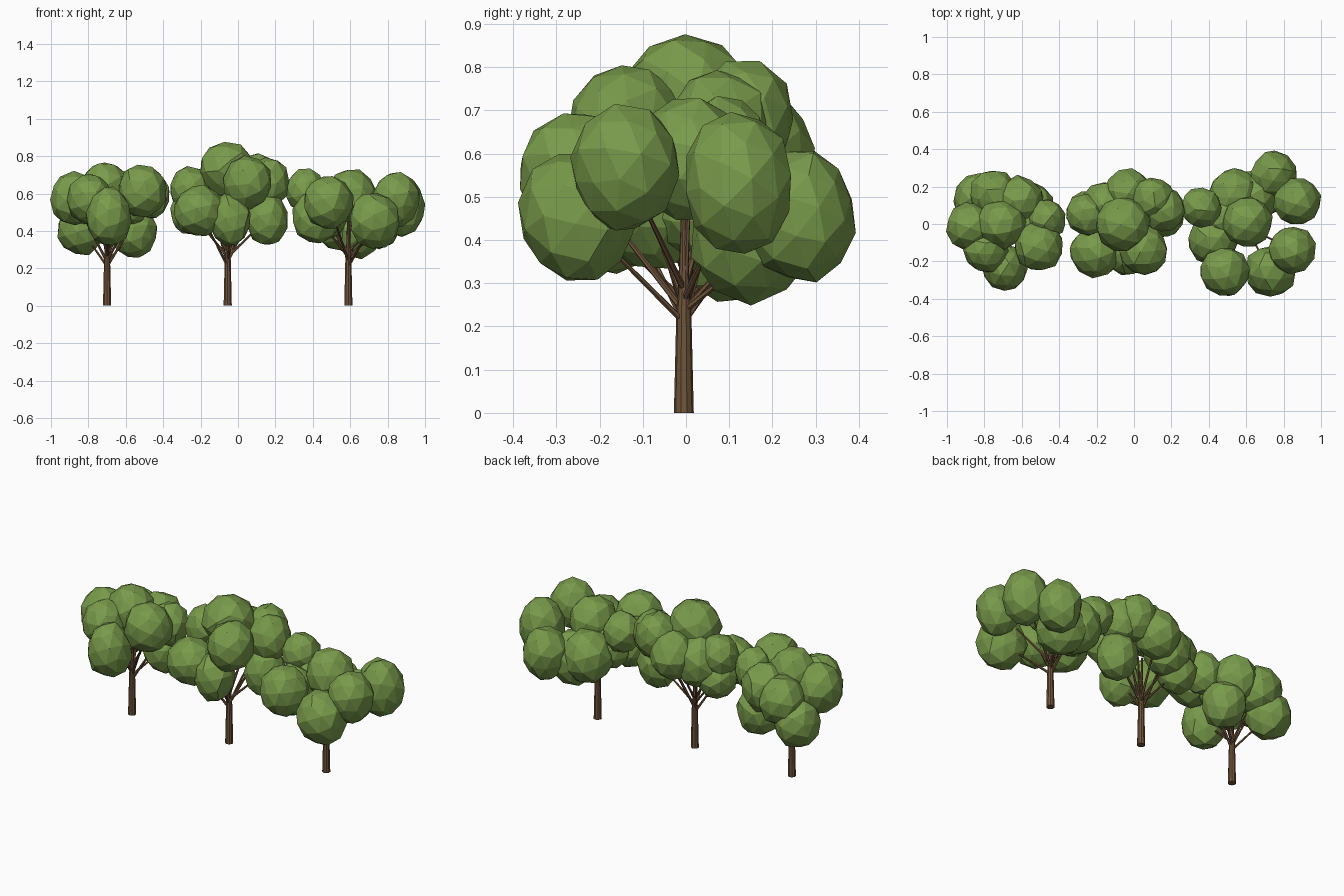
import bpy, bmesh, random
from mathutils import Vector

random.seed(4)


def material(name, colour):
    m = bpy.data.materials.new(name)
    m.diffuse_color = (*colour, 1)
    return m


LEAF = material("leaf green", (0.19, 0.325, 0.07))
BARK = material("bark brown", (0.16, 0.09, 0.043))


def finish(bm, name, mat):
    mesh = bpy.data.meshes.new(name)
    bm.to_mesh(mesh)
    bm.free()
    mesh.materials.append(mat)
    ob = bpy.data.objects.new(name, mesh)
    bpy.context.collection.objects.link(ob)
    return ob


def limb(bm, start, end, r1, r2, sides):
    # tapered stick between two points
    start, end = Vector(start), Vector(end)
    axis = end - start
    rot = axis.to_track_quat('Z', 'Y')
    geo = bmesh.ops.create_cone(bm, cap_ends=True, segments=sides, radius1=r1,
                                radius2=r2, depth=axis.length)
    for v in geo["verts"]:
        v.co = rot @ v.co + (start + end) / 2


def leaf_clump(bm, x, y, z, r, stretch=1.1):
    # faceted, slightly uneven ball of leaves, a little taller than wide
    geo = bmesh.ops.create_icosphere(bm, subdivisions=2, radius=1)
    turn = Vector((random.random(), random.random(), random.random())).normalized()
    rot = turn.to_track_quat('Z', 'Y')
    for v in geo["verts"]:
        d = rot @ v.co
        d *= r * random.uniform(0.98, 1.08)
        v.co = Vector((x + d.x, y + d.y, z + d.z * stretch))


def tree(name, x0, clumps):
    y0 = -0.005
    # trunk
    bm = bmesh.new()
    limb(bm, (x0, y0, 0), (x0, y0, 0.25), 0.023, 0.017, 10)
    limb(bm, (x0, y0, 0.25), (x0, y0, 0.45), 0.015, 0.007, 10)
    finish(bm, name + "_trunk", BARK)
    # one branch reaching into each clump
    bm = bmesh.new()
    for i, (x, y, z, *_) in enumerate(clumps):
        foot = Vector((x0, y0, 0.21 + 0.025 * (i % 4)))
        limb(bm, foot, foot.lerp(Vector((x, y, z)), 0.65), 0.0075, 0.005, 6)
    finish(bm, name + "_branches", BARK)
    # crown
    bm = bmesh.new()
    for c in clumps:
        leaf_clump(bm, *c)
    finish(bm, name + "_crown", LEAF)


# each clump: centre x, y, z, radius and optional vertical stretch
tree("left_tree", -0.70, [
    (-0.71, 0.00, 0.625, 0.13), (-0.875, -0.015, 0.57, 0.128),
    (-0.75, 0.155, 0.53, 0.13), (-0.61, 0.13, 0.56, 0.125),
    (-0.467, 0.025, 0.59, 0.104, 1.2), (-0.51, -0.12, 0.615, 0.13),
    (-0.69, -0.235, 0.475, 0.12, 1.3), (-0.79, -0.14, 0.57, 0.12),
    (-0.84, 0.14, 0.41, 0.125), (-0.555, 0.10, 0.395, 0.122),
    (-0.58, 0.00, 0.54, 0.10)])

tree("middle_tree", -0.055, [
    (-0.06, 0.00, 0.728, 0.142, 1.03), (0.155, 0.08, 0.66, 0.12),
    (0.05, -0.14, 0.66, 0.13), (-0.255, 0.05, 0.625, 0.11),
    (-0.205, -0.15, 0.505, 0.135, 1.0), (-0.04, -0.165, 0.46, 0.11, 1.25),
    (0.155, 0.04, 0.465, 0.112, 1.25), (-0.03, 0.165, 0.61, 0.125),
    (-0.15, 0.095, 0.58, 0.13), (0.10, 0.13, 0.68, 0.12),
    (-0.25, 0.06, 0.50, 0.11)])

tree("right_tree", 0.59, [
    (0.605, 0.01, 0.585, 0.132), (0.75, 0.265, 0.455, 0.124, 1.2),
    (0.872, 0.12, 0.53, 0.124, 1.3), (0.845, -0.14, 0.57, 0.125, 1.15),
    (0.73, -0.25, 0.455, 0.135, 1.12), (0.485, -0.255, 0.555, 0.13),
    (0.42, -0.09, 0.475, 0.13), (0.36, 0.09, 0.615, 0.105),
    (0.54, 0.16, 0.45, 0.138), (0.64, 0.15, 0.41, 0.14),
    (0.47, 0.03, 0.48, 0.11)])
